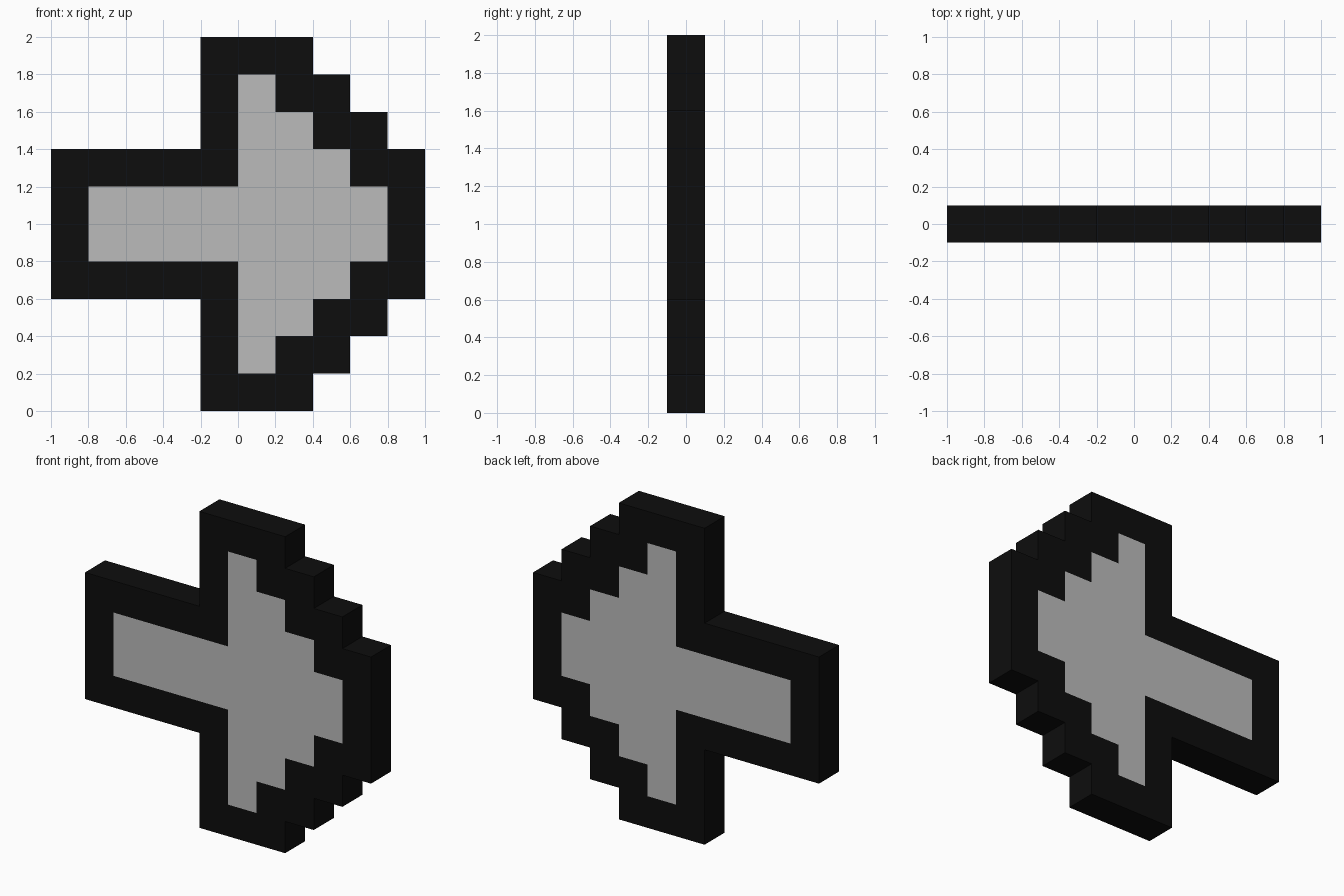
import bpy, bmesh

if "Cube" in bpy.data.objects:
    bpy.data.objects.remove(bpy.data.objects["Cube"])

S, T = 0.2, 0.1   # cell size, half thickness


def material(name, value):
    m = bpy.data.materials.new(name)
    m.diffuse_color = (value, value, value, 1)
    m.use_nodes = True
    m.node_tree.nodes["Principled BSDF"].inputs["Base Color"].default_value = m.diffuse_color
    return m


# Pixel spans per row, top to middle, in cells; mirrored to the lower half
OUTER = [(4, 7), (4, 8), (4, 9), (0, 10), (0, 10)]
INNER = [(0, 0), (5, 6), (5, 7), (5, 8), (1, 9)]
outer, inner = OUTER + OUTER[::-1], INNER + INNER[::-1]

# Front sheet of square cells, pale inside and black around
bm = bmesh.new()
grid = {}


def vert(i, k):
    if (i, k) not in grid:
        grid[i, k] = bm.verts.new((-1 + i * S, -T, 2 - k * S))
    return grid[i, k]


for k in range(10):
    for i in range(*outer[k]):
        f = bm.faces.new([vert(i, k + 1), vert(i + 1, k + 1), vert(i + 1, k), vert(i, k)])
        f.material_index = int(inner[k][0] <= i < inner[k][1])

# Thicken to a slab: copy the sheet to the back and wall the border
front = bm.faces[:]
border = [e for e in bm.edges if e.is_boundary]
back = {v: bm.verts.new((v.co.x, T, v.co.z)) for v in bm.verts[:]}
for f in front:
    g = bm.faces.new([back[v] for v in reversed(f.verts)])
    g.material_index = f.material_index
for e in border:
    a, b = e.verts
    bm.faces.new([a, b, back[b], back[a]])

# Merge flat cells of the same colour
bmesh.ops.recalc_face_normals(bm, faces=bm.faces[:])
bmesh.ops.dissolve_limit(bm, angle_limit=0.01, verts=bm.verts[:], edges=bm.edges[:],
                         delimit={'MATERIAL'})

mesh = bpy.data.meshes.new("pixel_arrow")
bm.to_mesh(mesh)
bm.free()
mesh.materials.append(material("black outline", 0.004))
mesh.materials.append(material("light grey fill", 0.5))
bpy.context.collection.objects.link(bpy.data.objects.new("pixel_arrow", mesh))
